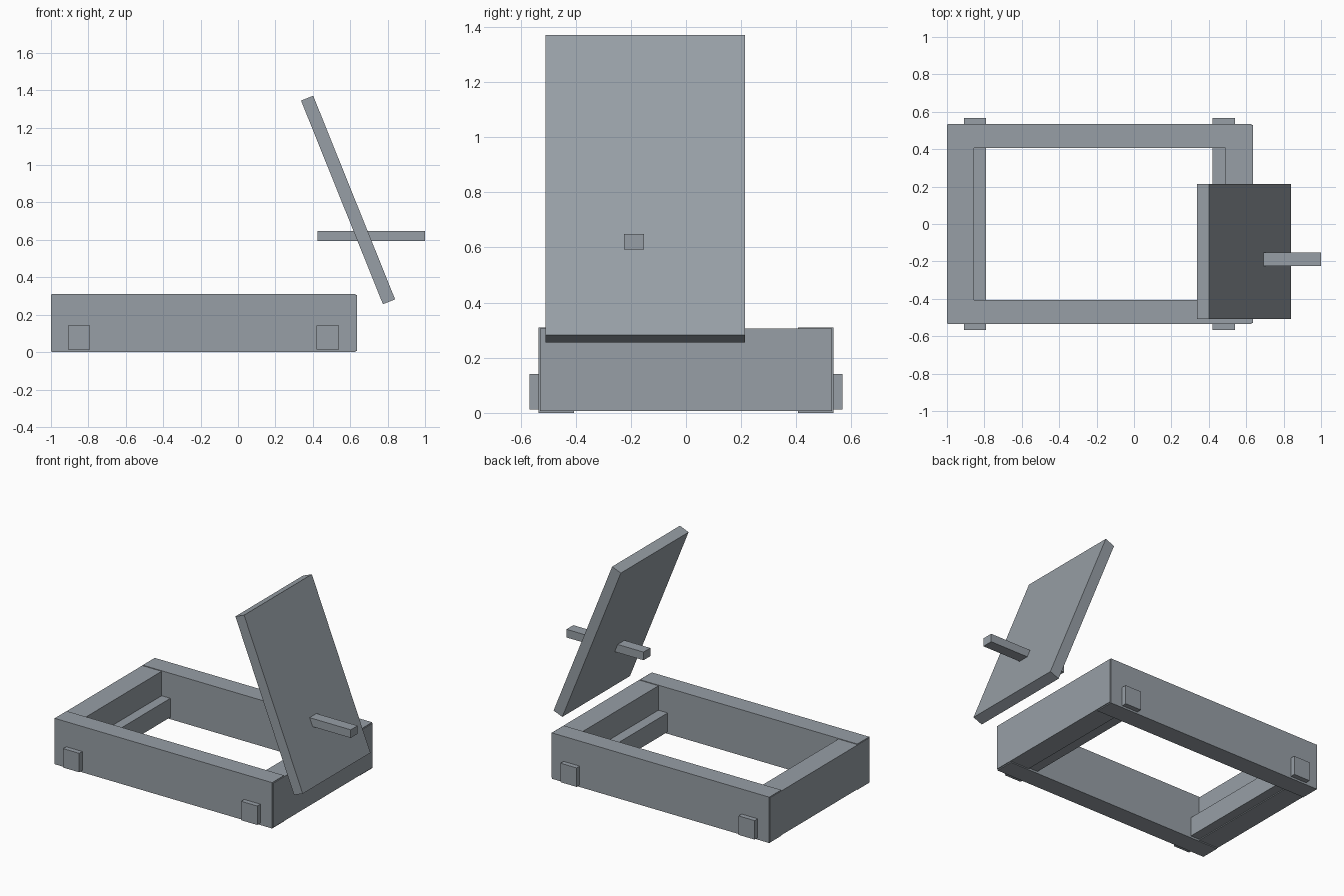
import bpy

if "Cube" in bpy.data.objects:
    bpy.data.objects.remove(bpy.data.objects["Cube"])

grey = bpy.data.materials.new("slate grey")
grey.diffuse_color = (0.31, 0.345, 0.38, 1)
grey.use_nodes = True
grey.node_tree.nodes["Principled BSDF"].inputs["Base Color"].default_value = grey.diffuse_color


def prism(name, profile, y0, y1):
    """Extrude an x-z profile along y."""
    n = len(profile)
    verts = [(x, y, z) for y in (y0, y1) for x, z in profile]
    faces = [tuple(range(n)), tuple(range(2 * n - 1, n - 1, -1))]
    faces += [(i, i + n, (i + 1) % n + n, (i + 1) % n) for i in range(n)]
    mesh = bpy.data.meshes.new(name)
    mesh.from_pydata(verts, [], faces)
    mesh.materials.append(grey)
    obj = bpy.data.objects.new(name, mesh)
    bpy.context.collection.objects.link(obj)
    return obj


def box(name, x0, x1, y0, y1, z0, z1):
    return prism(name, [(x0, z0), (x1, z0), (x1, z1), (x0, z1)], y0, y1)


# Long side rails
box("front_rail", -0.996, 0.629, -0.534, -0.406, 0.0, 0.31)
box("back_rail", -0.996, 0.629, 0.406, 0.534, 0.0, 0.31)

# End boards, slightly proud of the rails
box("left_end_board", -1.0, -0.855, -0.53, 0.53, 0.007, 0.306)
box("right_end_board", 0.49, 0.635, -0.53, 0.53, 0.007, 0.306)

# Low cross beams whose ends poke through the rails
for name, x in (("left_cross_beam", -0.91), ("right_cross_beam", 0.421)):
    box(name, x, x + 0.12, -0.567, 0.567, 0.013, 0.141)

# Leaning panel
prism("leaning_panel",
      [(0.775, 0.256), (0.84, 0.282), (0.402, 1.371), (0.337, 1.345)],
      -0.509, 0.214)

# Peg through the panel
box("peg", 0.424, 1.0, -0.225, -0.152, 0.593, 0.648)
